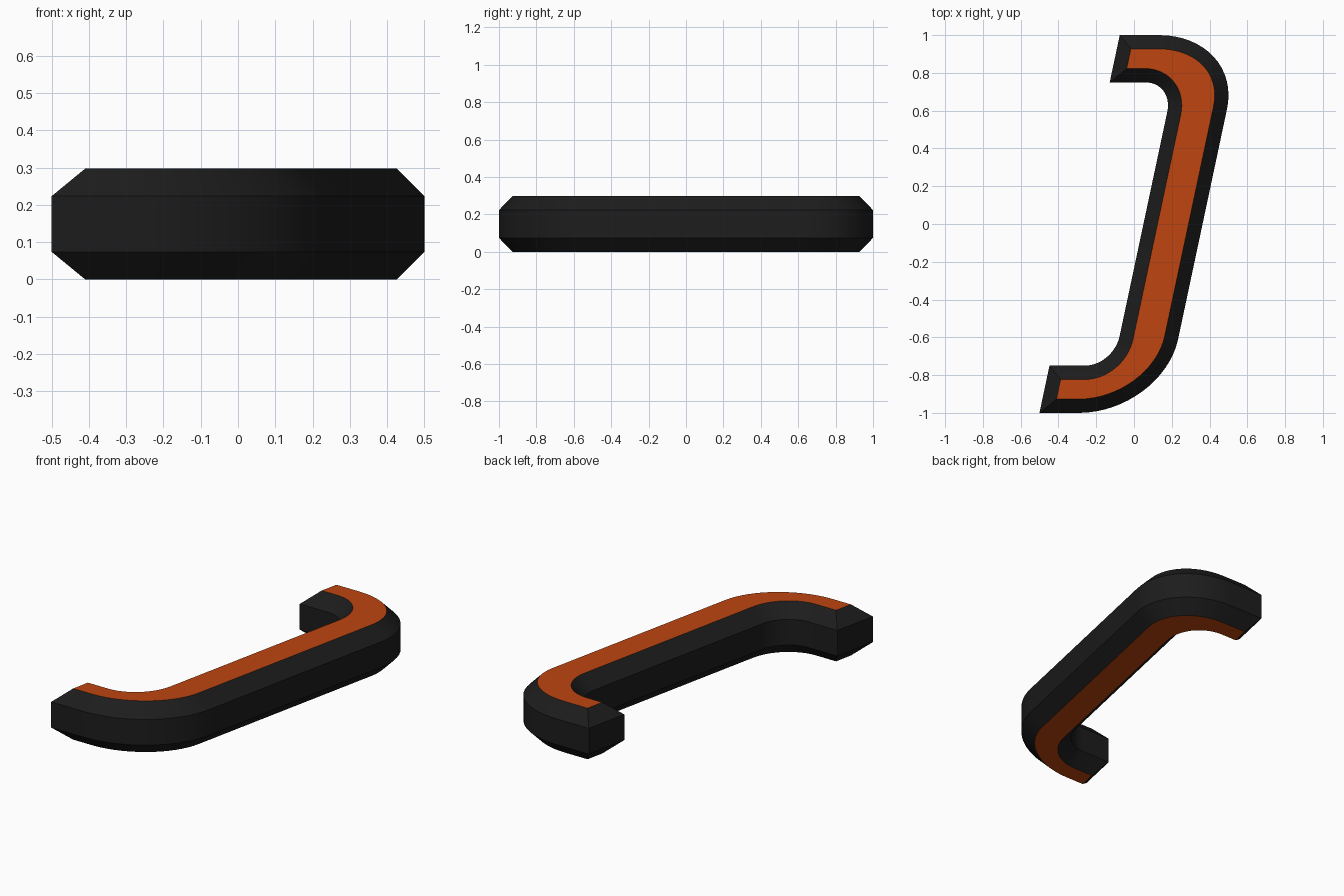
import bpy, bmesh, math
from mathutils import Vector

if "Cube" in bpy.data.objects:
    bpy.data.objects.remove(bpy.data.objects["Cube"])

H, INSET, CHAMFER, SLANT, SEG = 0.297, 0.073, 0.074, math.tan(math.radians(12)), 16


def rail(u, y_arm, rx, ry):
    """One side of the bracket, from upper tip to lower tip, slanted."""
    arc = [(u - rx + rx * math.sin(a), y_arm - ry + ry * math.cos(a))
           for a in (i * math.pi / 2 / SEG for i in range(SEG + 1))]
    half = [(-0.288, y_arm)] + arc
    pts = half + [(x, -y) for x, y in reversed(half)]
    return [Vector((x + SLANT * y, y)) for x, y in pts]


def inset(loop, d):
    """Mitred inward offset of a clockwise closed outline."""
    out = []
    for i, p in enumerate(loop):
        a = (p - loop[i - 1]).normalized()
        b = (loop[(i + 1) % len(loop)] - p).normalized()
        na, nb = Vector((a.y, -a.x)), Vector((b.y, -b.x))
        out.append(p + (na + nb) * d / (1 + na.dot(nb)))
    return out


def material(name, color):
    m = bpy.data.materials.new(name)
    m.diffuse_color = (*color, 1)
    m.use_nodes = True
    m.node_tree.nodes["Principled BSDF"].inputs["Base Color"].default_value = m.diffuse_color
    return m


# Bracket outline: outer rail down, inner rail back up
outline = rail(0.363, 1.0, 0.443, 0.39) + rail(0.05, 0.75, 0.15, 0.155)[::-1]
small = inset(outline, INSET)
n = len(outline)

# Four stacked outlines give the straight wall and both chamfers
bm = bmesh.new()
rings = [[bm.verts.new((p.x, p.y, z)) for p in loop] for loop, z in
         ((small, 0), (outline, CHAMFER), (outline, H - CHAMFER), (small, H))]
for lo, hi in zip(rings, rings[1:]):
    for i in range(n):
        j = (i + 1) % n
        bm.faces.new((lo[i], lo[j], hi[j], hi[i]))

# Coloured top and bottom strips between the two rails
for ring in (rings[0], rings[-1]):
    for i in range(n // 2 - 1):
        f = bm.faces.new((ring[i], ring[i + 1], ring[n - 2 - i], ring[n - 1 - i]))
        f.material_index = 1
bmesh.ops.recalc_face_normals(bm, faces=bm.faces)

mesh = bpy.data.meshes.new("slanted_bracket")
bm.to_mesh(mesh)
bm.free()
mesh.materials.append(material("black_rim", (0.012, 0.012, 0.012)))
mesh.materials.append(material("orange_face", (0.52, 0.06, 0.005)))
obj = bpy.data.objects.new("slanted_bracket", mesh)
bpy.context.collection.objects.link(obj)
bpy.context.view_layer.objects.active = obj
obj.select_set(True)
bpy.ops.object.shade_smooth_by_angle(angle=math.radians(25))
